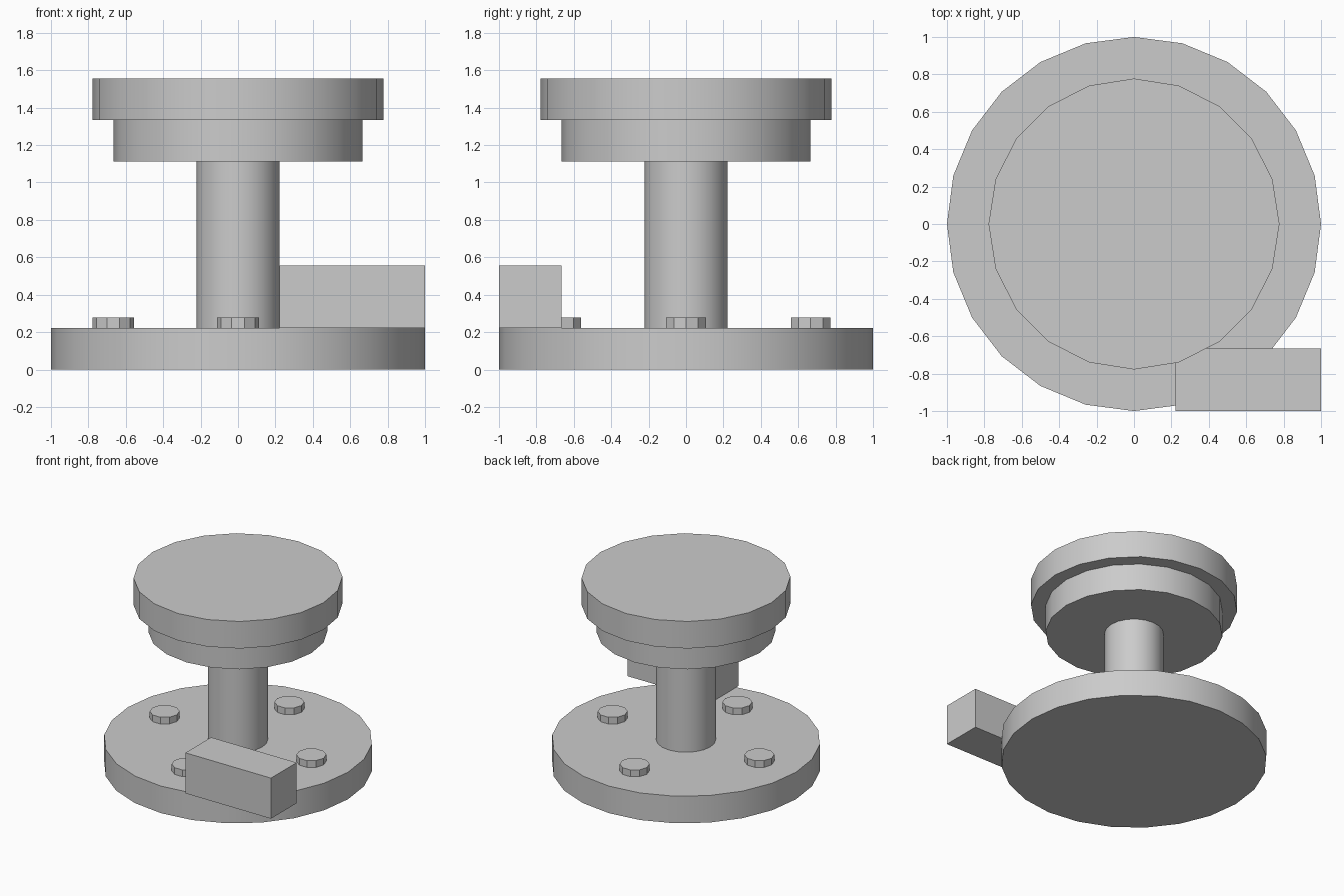
import bpy
import math

cube = bpy.data.objects.get("Cube")
if cube:
    bpy.data.objects.remove(cube, do_unlink=True)

U = 1 / 9  # design unit

grey = bpy.data.materials.new("plain grey")
grey.use_nodes = True
colour = (0.6, 0.6, 0.6, 1)
grey.diffuse_color = colour
grey.node_tree.nodes["Principled BSDF"].inputs["Base Color"].default_value = colour


def finish(name):
    obj = bpy.context.object
    obj.name = name
    obj.data.materials.append(grey)
    return obj


def disc(name, sides, radius, bottom, top, x=0, y=0, turn=0):
    """Upright cylinder with a corner on the x axis, in design units."""
    bpy.ops.mesh.primitive_cylinder_add(
        vertices=sides, radius=radius * U, depth=(top - bottom) * U,
        location=(x * U, y * U, (bottom + top) / 2 * U),
        rotation=(0, 0, math.pi / 2 + turn))
    obj = finish(name)
    bpy.ops.object.transform_apply(location=False, rotation=True, scale=True)
    bpy.ops.object.shade_smooth_by_angle(angle=math.radians(30))
    return obj


# Stacked round parts
disc("base_plate", 24, 9, 0, 2)
disc("column", 20, 2, 2, 10)
disc("lower_head", 20, 6, 10, 12)
disc("upper_head", 20, 7, 12, 14)

# Four bolts around the base
for i, side in enumerate(("left", "back", "right", "front")):
    a = i * math.pi / 2
    disc("bolt_" + side, 10, 1, 2, 2.5, 6 * math.cos(a), 6 * math.sin(a))

# Block resting on the front left rim
bpy.ops.mesh.primitive_cube_add(size=1, location=(5.5 * U, -7.5 * U, 3.5 * U))
block = finish("side_block")
block.scale = (7 * U, 3 * U, 3 * U)
bpy.ops.object.transform_apply(location=False, rotation=False, scale=True)
